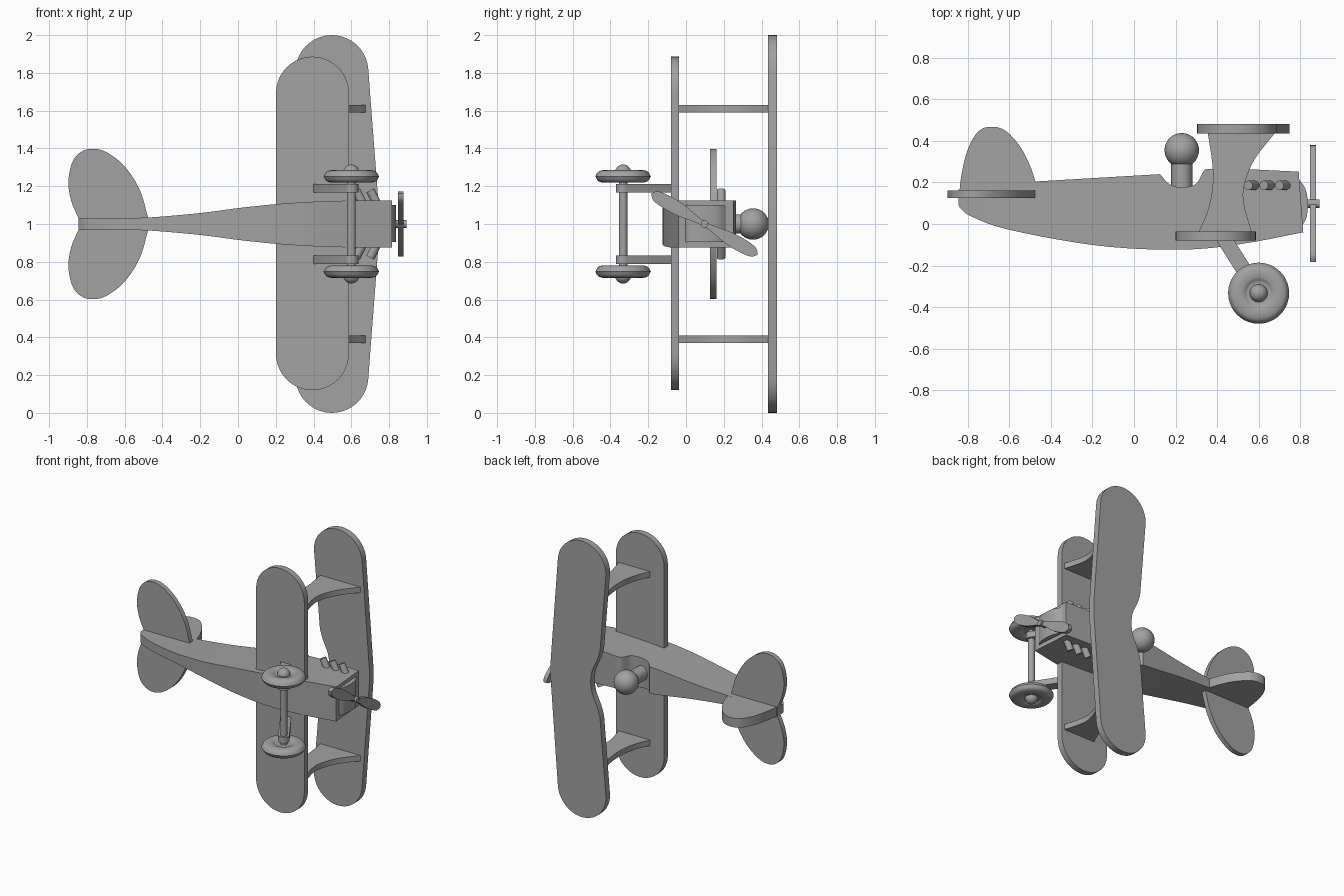
import bpy, bmesh, math
from mathutils import Vector, Matrix

if "Cube" in bpy.data.objects:
    bpy.data.objects.remove(bpy.data.objects["Cube"])

grey = bpy.data.materials.new("plain grey")
grey.diffuse_color = (0.36, 0.36, 0.36, 1)
grey.use_nodes = True
grey.node_tree.nodes["Principled BSDF"].inputs["Base Color"].default_value = grey.diffuse_color


def finish(name, bm):
    bmesh.ops.recalc_face_normals(bm, faces=bm.faces)
    me = bpy.data.meshes.new(name)
    bm.to_mesh(me)
    bm.free()
    me.materials.append(grey)
    ob = bpy.data.objects.new(name, me)
    bpy.context.collection.objects.link(ob)
    return ob


def curve(pts, n=6):
    """Smooth open curve through the points."""
    p = [Vector(q) for q in pts]
    p = [2 * p[0] - p[1]] + p + [2 * p[-1] - p[-2]]
    out = []
    for i in range(1, len(p) - 2):
        a, b, c, d = p[i - 1:i + 3]
        for k in range(n):
            t = k / n
            out.append(0.5 * (2 * b + (c - a) * t + (2 * a - 5 * b + 4 * c - d) * t * t
                              + (3 * b - a - 3 * c + d) * t ** 3))
    return [tuple(v) for v in out] + [tuple(p[-2])]


def prism(name, pts, axis, lo, hi):
    """Extrude a flat outline along one axis."""
    place = {"x": lambda a, b, h: (h, a, b),
             "y": lambda a, b, h: (a, h, b),
             "z": lambda a, b, h: (a, b, h)}[axis]
    bm = bmesh.new()
    rings = [[bm.verts.new(place(a, b, h)) for a, b in pts] for h in (lo, hi)]
    n = len(pts)
    for r in rings:
        bm.faces.new(r)
    for i in range(n):
        j = (i + 1) % n
        bm.faces.new((rings[0][i], rings[0][j], rings[1][j], rings[1][i]))
    return finish(name, bm)


def rod(name, p, q, r, segs=20):
    p, q = Vector(p), Vector(q)
    bm = bmesh.new()
    rot = (q - p).to_track_quat("Z", "Y").to_matrix().to_4x4()
    bmesh.ops.create_cone(bm, cap_ends=True, segments=segs, radius1=r, radius2=r,
                          depth=(q - p).length, matrix=Matrix.Translation((p + q) / 2) @ rot)
    return finish(name, bm)


def ball(name, c, r):
    bm = bmesh.new()
    bmesh.ops.create_uvsphere(bm, u_segments=32, v_segments=18, radius=r,
                              matrix=Matrix.Translation(c))
    return finish(name, bm)


def arc(cx, cz, r, a0, a1, n=20):
    return [(cx + r * math.cos(math.radians(a0 + (a1 - a0) * i / n)),
             cz + r * math.sin(math.radians(a0 + (a1 - a0) * i / n))) for i in range(n + 1)]


def interp(pts, x):
    for (x0, y0), (x1, y1) in zip(pts, pts[1:]):
        if x <= x1:
            return y0 + (y1 - y0) * max(0, x - x0) / (x1 - x0)
    return pts[-1][1]


# fuselage: box sections that widen to the nose, with a scooped cockpit
top = [(-0.845, 0.165), (-0.47, 0.205), (0.125, 0.24)] + curve(
    [(0.13, 0.235), (0.16, 0.2), (0.2, 0.18), (0.265, 0.18), (0.305, 0.2), (0.335, 0.255),
     (0.36, 0.266)], 4) + [(0.5, 0.266), (0.815, 0.252)]
bottom = curve([(-0.845, 0.09), (-0.83, 0.07), (-0.79, 0.04), (-0.65, -0.015), (-0.41, -0.067),
                (-0.165, -0.105), (0.075, -0.122), (0.315, -0.12), (0.555, -0.09), (0.815, -0.04)])
width = curve([(-0.845, 0.032), (-0.6, 0.032), (-0.45, 0.036), (-0.2, 0.058), (0, 0.084),
               (0.2, 0.105), (0.4, 0.118), (0.6, 0.124), (0.815, 0.125)])
bm = bmesh.new()
prev = None
xs = sorted({round(p[0], 4) for p in top + bottom})
for x in xs:
    w, lean = interp(width, x), 0.022 * max(0, (x - 0.5) / 0.315)
    ring = [bm.verts.new(v) for v in (
        (x, interp(bottom, x), 1 - w), (x, interp(bottom, x), 1 + w),
        (x - lean, interp(top, x), 1 + w), (x - lean, interp(top, x), 1 - w))]
    if prev:
        for i in range(4):
            j = (i + 1) % 4
            bm.faces.new((prev[i], prev[j], ring[j], ring[i]))
    if x in (xs[0], xs[-1]):
        bm.faces.new(ring)
    prev = ring
finish("fuselage", bm)

# bulged nose plate
prism("nose_plate", curve([(0.79, 0.22), (0.825, 0.17), (0.837, 0.1), (0.83, 0.03), (0.805, -0.015)])
      + [(0.77, -0.015), (0.77, 0.22)], "z", 0.905, 1.1)

# propeller and its shaft
rod("propeller_shaft", (0.8, 0.098, 1), (0.893, 0.098, 1), 0.02)
half = curve([(0, 0.014), (0.05, 0.017), (0.15, 0.034), (0.24, 0.036), (0.3, 0.026), (0.325, 0)], 5)
outline = half + [(u, -v) for u, v in half[-2::-1]]
outline += [(-u, -v) for u, v in outline[1:-1]]
ca, sa = math.cos(math.radians(-30)), math.sin(math.radians(-30))
prism("propeller", [(0.098 + u * ca - v * sa, 1 + u * sa + v * ca) for u, v in outline],
      "x", 0.848, 0.877)

# lower wing: straight with round tips
prism("lower_wing", arc(0.394, 1.693, 0.193, 0, 180) + arc(0.394, 0.313, 0.193, 180, 360),
      "y", -0.08, -0.036)

# upper wing: swept, with a notch in the trailing edge
tip = arc(0.497, 1.807, 0.193, 4, 180)
notch = curve([(0.352, 1.24), (0.375, 1.17), (0.415, 1.08), (0.428, 1.0)], 5)
upper = [(0.748, 1.05), (0.74, 1.16)] + tip + notch
prism("upper_wing", upper + [(x, 2 - z) for x, z in upper[-2::-1]], "y", 0.435, 0.482)

# tail surfaces
lobe = curve([(-0.84, 1.02), (-0.882, 1.12), (-0.898, 1.22), (-0.88, 1.32), (-0.84, 1.375),
              (-0.78, 1.398), (-0.7, 1.382), (-0.6, 1.305), (-0.52, 1.18), (-0.475, 1.03)])
prism("tailplane", lobe + [(x, 2 - z) for x, z in lobe[::-1]], "y", 0.126, 0.162)
prism("tail_fin", curve([(-0.842, 0.14), (-0.83, 0.24), (-0.8, 0.36), (-0.75, 0.445),
                         (-0.69, 0.468), (-0.62, 0.45), (-0.55, 0.375), (-0.5, 0.28),
                         (-0.47, 0.19)]) + [(-0.47, 0.14)], "z", 0.967, 1.033)

# pilot
rod("pilot_body", (0.23, 0.15, 1), (0.23, 0.32, 1), 0.051, 32)
ball("pilot_head", (0.23, 0.355, 1), 0.083)

# parts mirrored on both sides
strut = curve([(0.31, -0.04), (0.35, 0.05), (0.376, 0.16), (0.378, 0.28), (0.355, 0.44)])
strut += curve([(0.68, 0.44), (0.58, 0.31), (0.532, 0.19), (0.53, 0.095), (0.567, -0.04)])
leg = [(0.395, -0.06), (0.47, -0.06)] + arc(0.6, -0.333, 0.037, 32, -148, 12) + [(0.4, -0.085)]
tyre = curve([(0.04, 0.02), (0.058, 0.022), (0.075, 0.031), (0.105, 0.033), (0.132, 0.024),
              (0.147, 0)], 4)
tyre = [(0, 0.02)] + tyre + [(r, -h) for r, h in tyre[-2::-1]] + [(0, -0.02)]
for s, side in ((1, "left"), (-1, "right")):
    prism(side + "_wing_strut", strut, "z", 1 + s * 0.59, 1 + s * 0.63)
    prism(side + "_gear_leg", leg, "z", 1 + s * 0.168, 1 + s * 0.212)
    # wheel spun from a half section
    bm = bmesh.new()
    zc = 1 + s * 0.252
    vs = [bm.verts.new((0.6 + r, -0.333, zc + h)) for r, h in tyre]
    es = [bm.edges.new(e) for e in zip(vs, vs[1:])]
    bmesh.ops.spin(bm, geom=vs + es, cent=(0.6, -0.333, zc), axis=(0, 0, 1),
                   angle=2 * math.pi, steps=40)
    bmesh.ops.remove_doubles(bm, verts=bm.verts, dist=1e-5)
    finish(side + "_wheel", bm)
    ball(side + "_hub_cap", (0.6, -0.333, zc + s * 0.02), 0.043)
    # swept-back exhaust stubs
    for i in range(3):
        x = 0.57 + 0.075 * i
        rod(f"{side}_exhaust_{i + 1}", (x + 0.02, 0.186, 1 + s * 0.1),
            (x - 0.02, 0.186, 1 + s * 0.178), 0.023)
rod("axle", (0.6, -0.333, 0.75), (0.6, -0.333, 1.25), 0.023)

for ob in bpy.context.scene.objects:
    ob.select_set(True)
    bpy.context.view_layer.objects.active = ob
bpy.ops.object.shade_smooth_by_angle(angle=math.radians(32))
